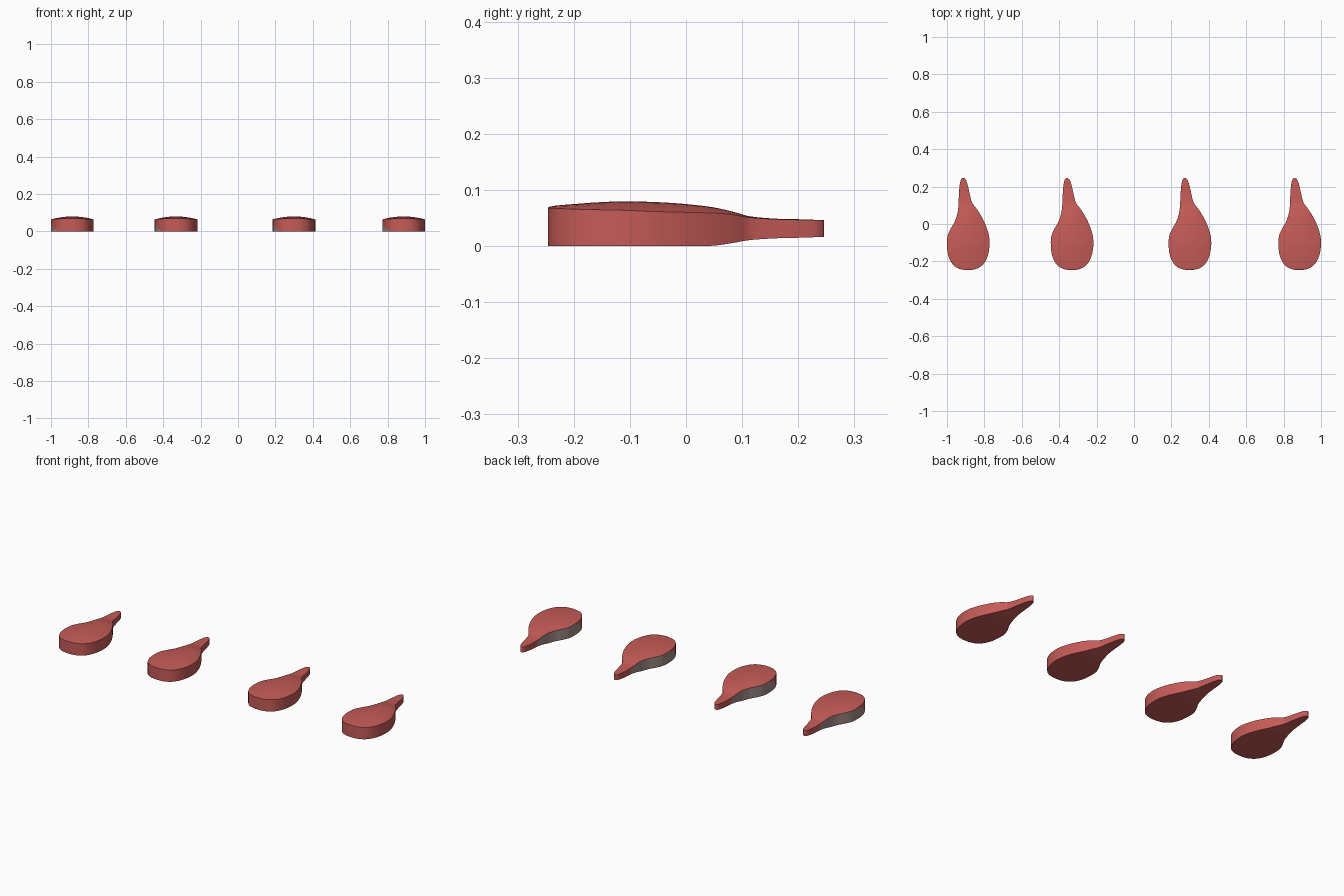
import bpy, bmesh, math

if "Cube" in bpy.data.objects:
    bpy.data.objects.remove(bpy.data.objects["Cube"])


def material(name, rgb):
    m = bpy.data.materials.new(name)
    m.diffuse_color = (*rgb, 1)
    m.use_nodes = True
    m.node_tree.nodes["Principled BSDF"].inputs["Base Color"].default_value = m.diffuse_color
    return m


RED = material("soft red", (0.56, 0.105, 0.095))
GREY = material("pinkish grey", (0.36, 0.26, 0.24))

# Cross-sections along the drop: y, left x, right x, crown z, rim z, underside z
SECTIONS = [
    (-0.246, -0.018, 0.014, 0.069, 0.068, 0.0),
    (-0.240, -0.047, 0.043, 0.071, 0.068, 0.0),
    (-0.225, -0.074, 0.070, 0.073, 0.067, 0.0),
    (-0.200, -0.094, 0.091, 0.075, 0.066, 0.0),
    (-0.160, -0.109, 0.107, 0.078, 0.065, 0.0),
    (-0.110, -0.114, 0.114, 0.080, 0.064, 0.0),
    (-0.065, -0.111, 0.111, 0.079, 0.062, 0.0),
    (-0.025, -0.094, 0.100, 0.077, 0.061, 0.0),
    (0.010, -0.074, 0.086, 0.074, 0.060, 0.0),
    (0.050, -0.060, 0.065, 0.069, 0.059, 0.001),
    (0.085, -0.054, 0.042, 0.061, 0.056, 0.006),
    (0.115, -0.052, 0.020, 0.053, 0.051, 0.011),
    (0.160, -0.050, 0.008, 0.049, 0.048, 0.014),
    (0.200, -0.047, -0.001, 0.048, 0.047, 0.015),
    (0.230, -0.042, -0.010, 0.047, 0.047, 0.016),
    (0.242, -0.036, -0.018, 0.047, 0.046, 0.016),
    (0.246, -0.030, -0.024, 0.047, 0.046, 0.016),
]


def smooth_sections(rows, steps=4):
    """Catmull-Rom interpolation between the sections."""
    out = []
    for i in range(len(rows) - 1):
        quad = [rows[max(0, min(len(rows) - 1, i + k))] for k in (-1, 0, 1, 2)]
        for s in range(steps):
            t = s / steps
            out.append([0.5 * (2 * b + (c - a) * t + (2 * a - 5 * b + 4 * c - d) * t * t
                               + (3 * b - a - 3 * c + d) * t ** 3)
                        for a, b, c, d in zip(*quad)])
    return out + [list(rows[-1])]


def section_loop(y, xl, xr, crown, rim, low, across=10, wall=5):
    """Domed top, straight walls and flat underside."""
    low = max(low, 0.0)
    top = []
    for i in range(across + 1):
        t = -math.cos(math.pi * i / across)
        x = (xl + xr) / 2 + t * (xr - xl) / 2
        top.append((x, y, rim + (crown - rim) * (1 - t * t)))
    right = [(xr, y, rim + (low - rim) * i / wall) for i in range(1, wall + 1)]
    left = [(xl, y, low + (rim - low) * i / wall) for i in range(wall)]
    return top + right + left


def drop_mesh():
    bm = bmesh.new()
    rings = [[bm.verts.new(p) for p in section_loop(*r)]
             for r in smooth_sections(SECTIONS)]
    for a, b in zip(rings, rings[1:]):
        for i in range(len(a)):
            j = (i + 1) % len(a)
            bm.faces.new((a[i], a[j], b[j], b[i]))
    bm.faces.new(rings[0])
    bm.faces.new(rings[-1])
    bmesh.ops.recalc_face_normals(bm, faces=bm.faces)
    # Grey patch on the left wall, fading out towards both ends
    for f in bm.faces:
        c = f.calc_center_median()
        limit = 0.065 * min(1, (c.y + 0.225) / 0.11, (0.17 - c.y) / 0.06)
        if f.normal.x < -0.25 and abs(f.normal.z) < 0.5 and c.z < limit:
            f.material_index = 1
    me = bpy.data.meshes.new("drop")
    bm.to_mesh(me)
    bm.free()
    me.materials.append(RED)
    me.materials.append(GREY)
    return me


# Four equal drops in a row
mesh = drop_mesh()
for n, x in enumerate((-0.886, -0.331, 0.299, 0.886), 1):
    ob = bpy.data.objects.new(f"drop_{n}", mesh.copy())
    ob.location.x = x
    bpy.context.collection.objects.link(ob)
    bpy.ops.object.select_all(action='DESELECT')
    ob.select_set(True)
    bpy.context.view_layer.objects.active = ob
    bpy.ops.object.shade_smooth_by_angle(angle=math.radians(35))
